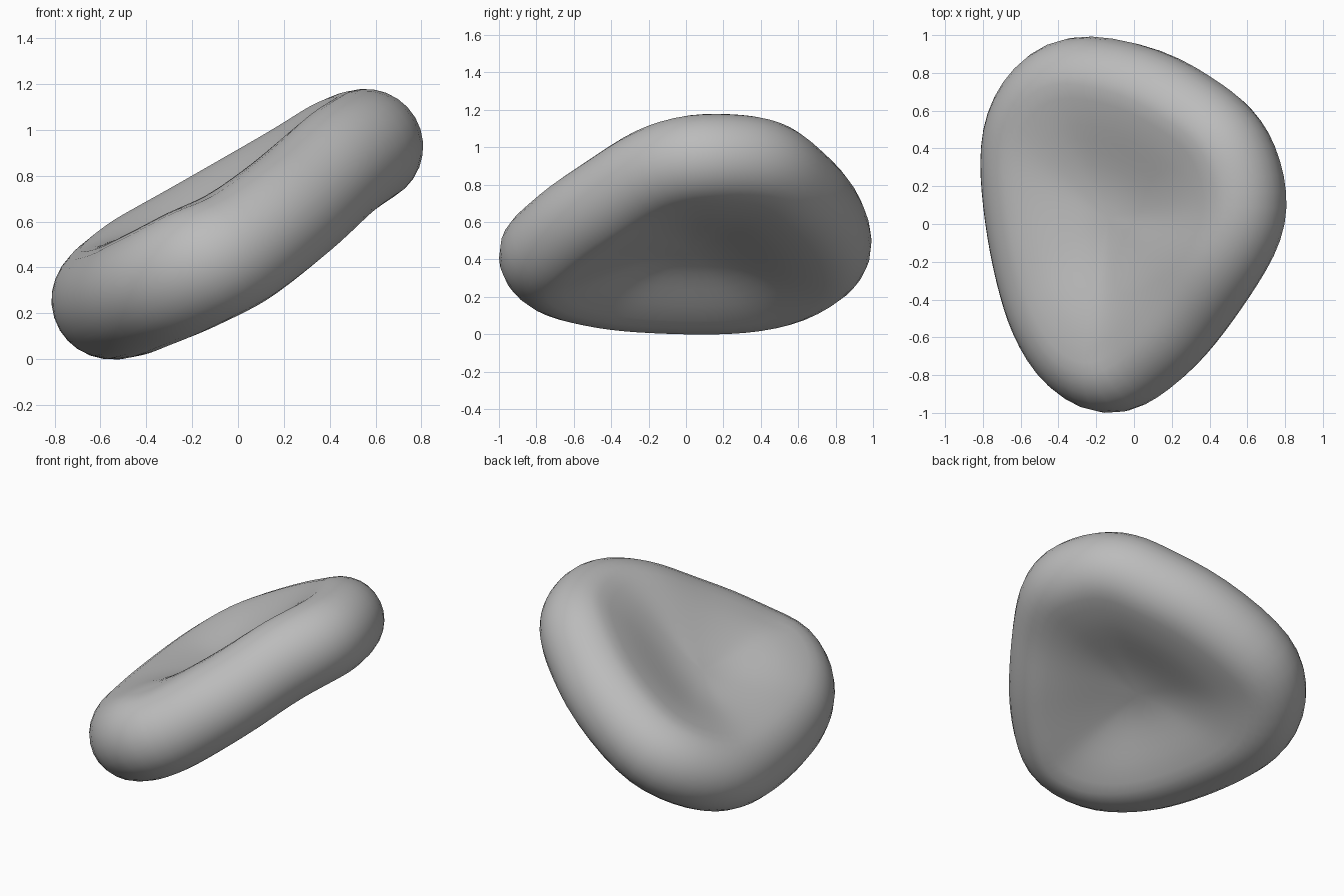
import bpy, bmesh, math
from mathutils import Vector

if "Cube" in bpy.data.objects:
    bpy.data.objects.remove(bpy.data.objects["Cube"])

CORE_H = 0.125    # half thickness in the middle of the dimple
SLOPE = 0.59      # tilt of the disc, rising toward +x
MID = Vector((-0.08, 0.03, 0.535))
NORMAL = Vector((-SLOPE, 0, 1)).normalized()
FULL_SIDE = Vector((-0.35, -0.94, 0))   # the rim is a little fuller on this side

# Centre line of the rim, clockwise seen from above
rim = [Vector(p) for p in (
    (-.24, .75, .49), (.075, .68, .67), (.30, .55, .80), (.425, .455, .88),
    (.51, .335, .92), (.56, .15, .93), (.54, -.01, .915), (.435, -.195, .845),
    (.30, -.39, .715), (.16, -.56, .60), (-.01, -.70, .475), (-.14, -.74, .42),
    (-.29, -.655, .345), (-.395, -.50, .30), (-.46, -.33, .27), (-.515, -.10, .255),
    (-.55, .13, .25), (-.565, .35, .26), (-.535, .53, .30), (-.42, .69, .39))]


def catmull(pts, t):
    """Point on a closed smooth curve, t in 0..1."""
    n = len(pts)
    i, f = divmod(t * n, 1.0)
    a, b, c, d = (pts[(int(i) + k) % n] for k in (-1, 0, 1, 2))
    return 0.5 * (2 * b + (c - a) * f + (2 * a - 5 * b + 4 * c - d) * f * f
                  + (3 * b - a - 3 * c + d) * f ** 3)


AROUND, STEPS, ARC = 64, 10, 14
line = [catmull(rim, i / AROUND) for i in range(AROUND)]
for _ in range(2):   # even out the curve slightly
    line = [(line[i - 1] + 2 * line[i] + line[(i + 1) % AROUND]) / 4 for i in range(AROUND)]


def section(i):
    """Half cross-section from the upper dimple, over the rim, to the lower dimple."""
    c = line[i]
    tangent = line[(i + 1) % AROUND] - line[i - 1]
    out = NORMAL.cross(tangent).normalized()
    if out.dot(c - MID) < 0:
        out = -out
    radius = 0.25 + 0.018 * max(0, out.dot(FULL_SIDE)) ** 2
    lift = (c - MID).dot(NORMAL)
    flat = c - MID - lift * NORMAL

    def dish(k, side):
        m = max(0, (k - 0.1) / 0.9)
        h = CORE_H + (radius - CORE_H) * (3 * m * m - 2 * m ** 3)
        return MID + flat * k + NORMAL * (lift * k * k + side * h)

    top = [dish(s / STEPS, 1) for s in range(1, STEPS)]
    arc = [c + radius * (math.sin(a) * out + math.cos(a) * NORMAL)
           for a in (math.pi * s / ARC for s in range(ARC + 1))]
    bottom = [dish(s / STEPS, -1) for s in range(STEPS - 1, 0, -1)]
    return top + arc + bottom


# Dimpled disc skinned from the cross-sections
bm = bmesh.new()
rows = [[bm.verts.new(p) for p in section(i)] for i in range(AROUND)]
upper = bm.verts.new(MID + NORMAL * CORE_H)
lower = bm.verts.new(MID - NORMAL * CORE_H)
for i in range(AROUND):
    a, b = rows[i], rows[(i + 1) % AROUND]
    for j in range(len(a) - 1):
        bm.faces.new((a[j], a[j + 1], b[j + 1], b[j]))
    bm.faces.new((upper, a[0], b[0]))
    bm.faces.new((lower, b[-1], a[-1]))
bmesh.ops.recalc_face_normals(bm, faces=bm.faces)

# Relax the two dimples so they flow into the rim
dimples = [upper, lower] + [v for r in rows for v in r[:STEPS - 1] + r[-(STEPS - 1):]]
for _ in range(6):
    bmesh.ops.smooth_vert(bm, verts=dimples, factor=0.5,
                          use_axis_x=True, use_axis_y=True, use_axis_z=True)

mesh = bpy.data.meshes.new("dimpled_disc")
bm.to_mesh(mesh)
bm.free()
mesh.shade_smooth()

grey = bpy.data.materials.new("neutral grey")
grey.diffuse_color = (0.5, 0.5, 0.5, 1)
grey.use_nodes = True
grey.node_tree.nodes["Principled BSDF"].inputs["Base Color"].default_value = grey.diffuse_color
mesh.materials.append(grey)
disc = bpy.data.objects.new("dimpled_disc", mesh)
bpy.context.collection.objects.link(disc)
